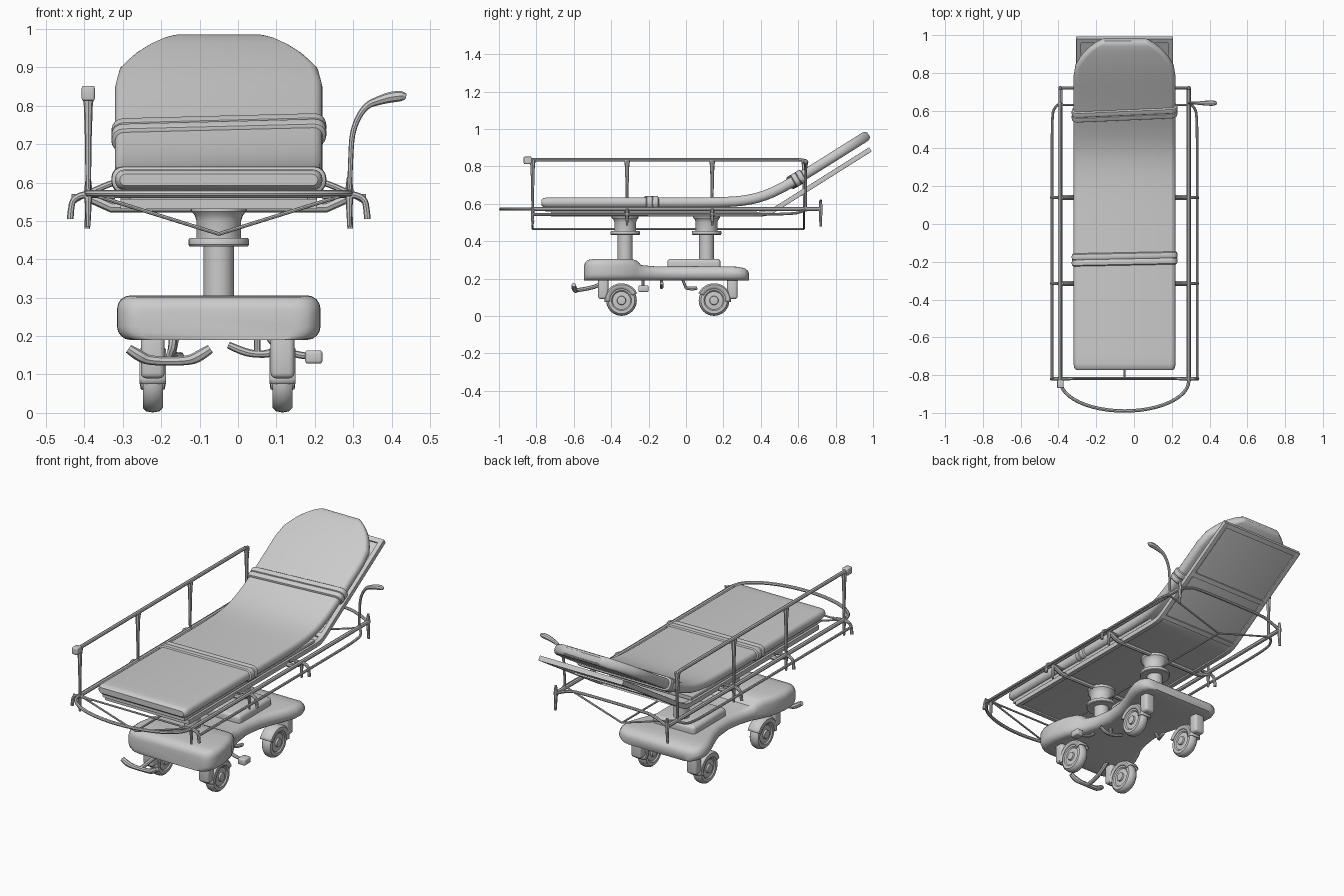
import bpy, bmesh, math
from mathutils import Vector, Matrix

if "Cube" in bpy.data.objects:
    bpy.data.objects.remove(bpy.data.objects["Cube"])

CX = -0.05  # centre line of the stretcher body


def finish(name, bm, angle=40):
    bmesh.ops.recalc_face_normals(bm, faces=bm.faces)
    me = bpy.data.meshes.new(name)
    bm.to_mesh(me)
    bm.free()
    ob = bpy.data.objects.new(name, me)
    bpy.context.collection.objects.link(ob)
    bpy.ops.object.select_all(action='DESELECT')
    ob.select_set(True)
    bpy.context.view_layer.objects.active = ob
    bpy.ops.object.shade_smooth_by_angle(angle=math.radians(angle))
    return ob


def bridge(bm, rings, cap=True):
    n = len(rings[0])
    for a, b in zip(rings, rings[1:]):
        for i in range(n):
            bm.faces.new((a[i], a[(i + 1) % n], b[(i + 1) % n], b[i]))
    if cap:
        bm.faces.new(rings[0])
        bm.faces.new(rings[-1])


def loft(name, st, r, cx=CX, upright=False, skew=0.0):
    """Rounded rectangles along y; station = (y, z, half width, half thickness)."""
    bm, rings = bmesh.new(), []
    for i, (y, z, hw, ht) in enumerate(st):
        a, b = st[max(i - 1, 0)], st[min(i + 1, len(st) - 1)]
        t = Vector((0, 1, 0)) if upright else Vector((0, b[0] - a[0], b[1] - a[1])).normalized()
        nrm = Vector((0, -t.z, t.y))
        q, ring = min(r, ht * 0.98, hw * 0.98), []
        for k, (sx, sz) in enumerate(((1, 1), (-1, 1), (-1, -1), (1, -1))):
            for j in range(5):
                ang = math.pi / 2 * (k + j / 4)
                u = sx * (hw - q) + q * math.cos(ang)
                v = sz * (ht - q) + q * math.sin(ang)
                ring.append(bm.verts.new(Vector((cx + u, y, z)) + nrm * v + t * skew * u))
        rings.append(ring)
    bridge(bm, rings)
    return finish(name, bm)


def lathe(name, prof, loc, axis='Z', seg=32):
    bm, rings = bmesh.new(), []
    for rad, h in prof:
        rings.append([bm.verts.new((rad * math.cos(2 * math.pi * i / seg),
                                    rad * math.sin(2 * math.pi * i / seg), h)) for i in range(seg)])
    bridge(bm, rings)
    if axis == 'X':
        bm.transform(Matrix.Rotation(math.pi / 2, 4, 'Y'))
    bm.transform(Matrix.Translation(loc))
    return finish(name, bm, 35)


def box(name, lo, hi, bevel=0.008):
    bm = bmesh.new()
    bmesh.ops.create_cube(bm, size=1)
    for v in bm.verts:
        v.co = [(l + h) / 2 + c * (h - l) for l, h, c in zip(lo, hi, v.co)]
    bmesh.ops.bevel(bm, geom=bm.edges[:], offset=bevel, segments=3, profile=0.5, affect='EDGES')
    return finish(name, bm)


def tube(name, pts, r, smooth=False):
    """Round tube; a 4th value in a point scales the radius there."""
    cu = bpy.data.curves.new(name, 'CURVE')
    cu.dimensions, cu.bevel_depth, cu.bevel_resolution, cu.use_fill_caps = '3D', r, 2, True
    sp = cu.splines.new('NURBS' if smooth else 'POLY')
    sp.points.add(len(pts) - 1)
    for p, c in zip(sp.points, pts):
        p.co = (*c[:3], 1)
        p.radius = c[3] if len(c) > 3 else 1
    if smooth:
        sp.order_u, sp.use_endpoint_u, sp.resolution_u = 3, True, 6
    ob = bpy.data.objects.new(name, cu)
    bpy.context.collection.objects.link(ob)
    bpy.ops.object.select_all(action='DESELECT')
    ob.select_set(True)
    bpy.context.view_layer.objects.active = ob
    bpy.ops.object.convert(target='MESH')
    bpy.ops.object.shade_smooth_by_angle(angle=math.radians(40))


def bend(y, base, knee, s):
    """Height of a flat line that bends up into the raised backrest."""
    return base + 0.63 * s * math.log(1 + math.exp((y - knee) / s))


def pad_z(y):
    return bend(y, 0.607, 0.40, 0.07)


def frame_z(y):
    return bend(y, 0.544, 0.435, 0.015)


# Mattress with rounded head end
ends = [(-0.772, 0.258, 0.015), (-0.762, 0.267, 0.024)]
mid = [(-0.74 + 0.04 * i, 0.27, 0.027) for i in range(39)]
head = [(0.84, 0.26, 0.027), (0.87, 0.242, 0.027), (0.90, 0.22, 0.027), (0.93, 0.19, 0.027),
        (0.955, 0.155, 0.027), (0.968, 0.132, 0.024), (0.976, 0.118, 0.014)]
loft("mattress", [(y, pad_z(y), w, t) for y, w, t in ends + mid + head], 0.024)

# Straps around the mattress
for name, y0, half, t, skew in (("foot_strap", -0.185, 0.034, 0.035, 0.02), ("head_strap", 0.59, 0.028, 0.037, 0.05)):
    st = [(y0 + half * k, pad_z(y0 + half * k), 0.272 + 0.008 * q, 0.028 + (t - 0.028) * q)
          for k, q in ((-1, 0), (-.85, .8), (-.5, 1), (-.1, .9), (0, .5), (.1, .9), (.5, 1), (.85, .8), (1, 0))]
    loft(name, st, 0.03, skew=skew)

# Deck, backrest panel and square-tube frame
loft("deck_board", [(-0.75, 0.57, 0.25, 0.01), (0.38, 0.57, 0.25, 0.01)], 0.004)
ys = [-0.72, 0.3, 0.39, 0.42, 0.435, 0.45, 0.48, 0.7, 0.985]
loft("support_panel", [(y, frame_z(y), 0.245, 0.005) for y in ys], 0.002)
for side, x in (("left", CX - 0.243), ("right", CX + 0.243)):
    loft(side + "_frame_tube", [(y, frame_z(y), 0.013, 0.013) for y in ys], 0.002, cx=x)
for y in (-0.71, 0.46, 0.70, 0.975):
    loft("frame_cross_tube", [(y - 0.011, frame_z(y - 0.011), 0.255, 0.013),
                              (y + 0.011, frame_z(y + 0.011), 0.255, 0.013)], 0.002)

# Side rails, outer rails and their hooked arms on both sides
for side, s in (("left", -1), ("right", 1)):
    X = lambda d: CX + s * d
    tube(side + "_main_rail", [(X(.34), -.83, .572), (X(.34), .72, .572)], 0.011)
    tube(side + "_outer_rail", [(X(.384), -.82, .543), (X(.384), .3, .543), (X(.384), .55, .545),
                                (X(.375), .62, .555), (X(.34), .64, .572)], 0.007, True)
    for y in (-.82, -.315, .14):
        tube(side + "_rail_arm", [(X(.27), y, .563, .8), (X(.34), y, .572, 1.2), (X(.378), y, .56),
                                  (X(.385), y, .535), (X(.387), y, .505, 1.1)], 0.008, True)
        tube(side + "_rail_stub", [(X(.34), y, .575, 1.5), (X(.34), y, .485, .8)], 0.007)
    tube(side + "_head_hook", [(X(.34), .72, .615, .8), (X(.34), .72, .575, 1.4), (X(.34), .72, .53),
                               (X(.343), .72, .48, .9)], 0.008)

# Foot loop and cross members joining the rails
tube("foot_loop", [(CX + .34 * math.cos(a), -.83 - .16 * math.sin(a), .572)
                   for a in [math.pi * i / 24 for i in range(25)]], 0.009)
tube("foot_crossbar", [(CX - .384, -.815, .565), (CX + .384, -.815, .565)], 0.005)
tube("head_crossbar", [(CX - .34, .72, .572), (CX - .27, .72, .605), (CX - .2, .72, .615),
                       (CX + .2, .72, .615), (CX + .27, .72, .605), (CX + .34, .72, .572)], 0.008, True)
for y in (-.82, .63):
    tube("v_brace", [(CX - .34, y, .572), (CX, y, .466), (CX + .34, y, .572)], 0.005)
tube("centre_spine", [(CX, -.82, .466), (CX, .63, .466)], 0.005)
for y in (-.315, .14):
    tube("deck_crossbar", [(CX - .34, y, .562), (CX - .28, y, .535), (CX + .28, y, .535), (CX + .34, y, .562)], 0.013)

# Raised guard rail on the left
gx = CX - .34
tube("guard_top_bar", [(gx, -.86, .836), (gx, .60, .836), (gx, .635, .832), (gx, .638, .80)], 0.010)
for y in (-.82, -.315, .14, .632):
    tube("guard_post", [(gx, y, .835, 1.8), (gx, y, .80, 1.3), (gx, y, .72, 1), (gx, y, .575, .75)], 0.009)
box("guard_latch", (gx - .017, -.868, .813), (gx + .017, -.825, .852), 0.006)

# Push handle on the right
tube("push_handle", [(.29, .64, .56, .8), (.293, .64, .66, .8), (.298, .64, .74, .9), (.33, .64, .80, 1.0),
                     (.37, .64, .815, 1.5), (.40, .64, .823, 1.8), (.43, .64, .826, 1.7), (.438, .64, .824, .8)],
     0.008, True)

# Lifting columns
for name, y in (("foot_column", -.325), ("head_column", .11)):
    lathe(name, [(.04, .25), (.04, .434), (.076, .434), (.079, .438), (.079, .45), (.076, .455), (.058, .455),
                 (.058, .50), (.063, .515), (.072, .525), (.072, .54)], (CX, y, 0))

# Waisted base
base = [(-.545, .205, .27), (-.54, .23, .285), (-.525, .25, .30), (-.49, .264, .305), (-.42, .265, .306),
        (-.34, .25, .306), (-.285, .225, .304), (-.262, .212, .295), (-.24, .20, .272), (-.17, .178, .266),
        (-.08, .165, .265), (.02, .175, .265), (.10, .20, .265), (.17, .23, .265), (.23, .25, .265),
        (.28, .252, .263), (.315, .238, .255), (.33, .215, .243), (.336, .19, .23)]
loft("base", [(y, (t + .19) / 2, w, (t - .19) / 2) for y, w, t in base], 0.035, upright=True)
box("rear_column_mount", (CX - .13, -.10, .24), (CX + .13, .185, .306), 0.018)

# Casters: wheel, fender and stem
wheel = [(.012, -.033), (.022, -.031), (.024, -.022), (.048, -.020), (.054, -.026), (.070, -.026), (.079, -.017),
         (.082, 0)]
wheel += [(r, -h) for r, h in reversed(wheel[:-1])]
for x in (CX - .172, CX + .166):
    for label, wy, d in (("front", -.345, -1), ("rear", .15, 1)):
        lathe(label + "_wheel", wheel, (x, wy, .083), 'X')
        bm, rows = bmesh.new(), []
        for i in range(17):
            a = math.radians(-5 + 160 * i / 16)
            rows.append([bm.verts.new((x + u, wy + d * r * math.cos(a), .083 + r * math.sin(a)))
                         for r, u in ((.062, -.034), (.084, -.034), (.092, -.024), (.092, .024), (.084, .034), (.062, .034))])
        for a, b in zip(rows, rows[1:]):
            for j in range(5):
                bm.faces.new((a[j], a[j + 1], b[j + 1], b[j]))
        fender = finish(label + "_fender", bm)
        fender.modifiers.new("thickness", 'SOLIDIFY').thickness = 0.004
        ys = sorted((wy + d * .07, wy + d * .125))
        box(label + "_caster_stem", (x - .031, ys[0], .09), (x + .031, ys[1], .215), 0.014)

# Foot pedals
tube("front_pedal", [(-.285, -.60, .167, 1.0), (-.26, -.60, .15, 1.3), (-.23, -.59, .135), (-.13, -.59, .135),
                     (-.10, -.60, .148, 1.3), (-.072, -.60, .167, 1.0)], 0.012, True)
tube("front_pedal_arm", [(-.18, -.59, .137), (-.18, -.53, .145), (-.17, -.46, .165), (-.17, -.42, .20)], 0.011, True)
tube("centre_pedal", [(-.025, -.13, .177), (.01, -.13, .16, 1.2), (.05, -.13, .152), (.09, -.13, .155, 1.2),
                      (.12, -.13, .175)], 0.009, True)
tube("centre_pedal_arm", [(.05, -.13, .152), (.05, -.13, .20)], 0.008)
tube("side_pedal_arm", [(.08, -.23, .20), (.10, -.23, .155), (.19, -.23, .147)], 0.009, True)
box("side_pedal", (.175, -.255, .128), (.22, -.20, .163), 0.008)
tube("rear_pedal", [(-.17, .0, .15), (-.15, .04, .145, 1.3), (-.15, .06, .15)], 0.009, True)
tube("rear_pedal_arm", [(-.17, .0, .15), (-.16, -.02, .20)], 0.008)
